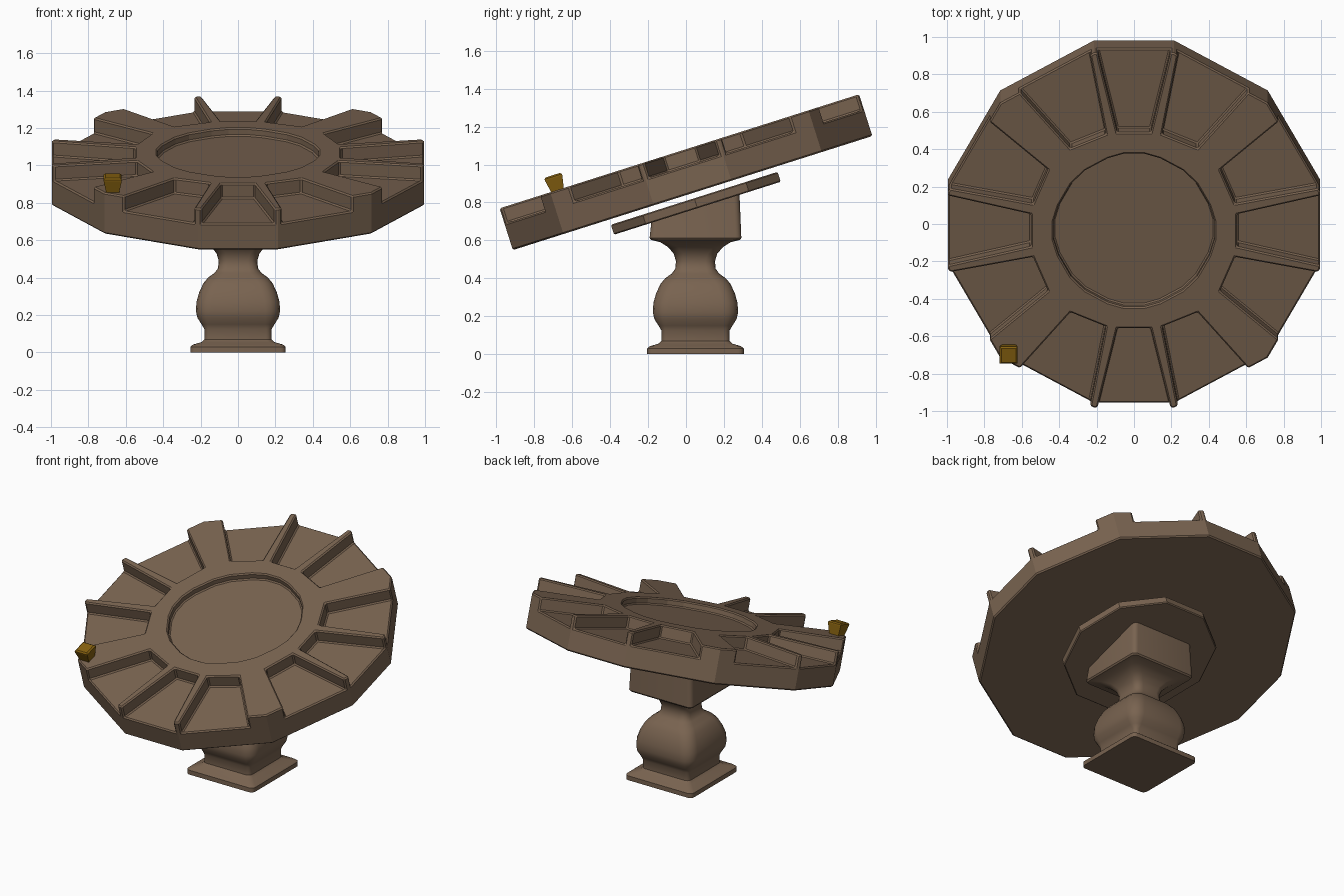
import bpy, bmesh, math
from mathutils import Matrix

if "Cube" in bpy.data.objects:
    bpy.data.objects.remove(bpy.data.objects["Cube"])

TILT = math.radians(17.6)
# frame of the tilted table top: origin at the centre of its upper face
FRAME = Matrix.Translation((0, -0.035, 1.07)) @ Matrix.Rotation(TILT, 4, 'X')


def material(name, rgb):
    m = bpy.data.materials.new(name)
    m.diffuse_color = (*rgb, 1)
    m.use_nodes = True
    m.node_tree.nodes["Principled BSDF"].inputs["Base Color"].default_value = m.diffuse_color
    return m


BROWN = material("brown_stone", (0.19, 0.125, 0.08))
GOLD = material("gold", (0.24, 0.12, 0.005))


def loft(bm, rings):
    """Skin a stack of equal-length rings and cap both ends."""
    vs = [[bm.verts.new(p) for p in r] for r in rings]
    n = len(vs[0])
    for a, b in zip(vs, vs[1:]):
        for i in range(n):
            j = (i + 1) % n
            bm.faces.new((a[i], a[j], b[j], b[i]))
    bm.faces.new(vs[0][::-1])
    bm.faces.new(vs[-1])


def prism(bm, pts, z0, z1):
    loft(bm, [[(x, y, z) for x, y in pts] for z in (z0, z1)])


def finish(name, bm, mat, matrix=None):
    bmesh.ops.recalc_face_normals(bm, faces=bm.faces)
    me = bpy.data.meshes.new(name)
    bm.to_mesh(me)
    bm.free()
    me.materials.append(mat)
    ob = bpy.data.objects.new(name, me)
    bpy.context.collection.objects.link(ob)
    if matrix:
        ob.matrix_world = matrix
    return ob


def bevel(ob, width, segments=1):
    b = ob.modifiers.new("bevel", 'BEVEL')
    b.width, b.segments, b.limit_method = width, segments, 'ANGLE'
    b.angle_limit = math.radians(40)


def quarter(p, k):
    c, s = ((1, 0), (0, 1), (-1, 0), (0, -1))[k]
    return (p[0] * c - p[1] * s, p[0] * s + p[1] * c)


def twelve_gon(scale):
    base = [(-0.215, -0.995), (0.215, -0.995), (0.715, -0.715)]
    return [tuple(scale * v for v in quarter(p, k)) for k in range(4) for p in base]


def cut_corners(pts, t):
    out = []
    n = len(pts)
    for i, p in enumerate(pts):
        for q in (pts[i - 1], pts[(i + 1) % n]):
            out.append((p[0] + (q[0] - p[0]) * t, p[1] + (q[1] - p[1]) * t))
    return out


# table top: twelve-sided slab
bm = bmesh.new()
prism(bm, twelve_gon(1), -0.231, 0)
table = finish("table_top", bm, BROWN, FRAME)

# cutters: twelve open bays and the central dish
bm = bmesh.new()


def bay(i0, i1, o1, o0, k):
    def far(i, o):
        return (i[0] + (o[0] - i[0]) * 1.2, i[1] + (o[1] - i[1]) * 1.2)
    prism(bm, [quarter(p, k) for p in (far(i0, o0), far(i1, o1), i1, i0)], -0.085, 0.1)


for k in range(4):
    bay((-0.09, -0.55), (0.09, -0.55), (0.195, -0.995), (-0.195, -0.995), k)
    bay((0.15, -0.54), (0.34, -0.46), (0.61, -0.774), (0.235, -0.985), k)
    bay((-0.34, -0.46), (-0.15, -0.54), (-0.235, -0.985), (-0.61, -0.774), k)
prism(bm, cut_corners(twelve_gon(0.432), 0.22), -0.045, 0.1)
cutter = finish("bay_cutter", bm, BROWN, FRAME)
cutter.hide_render = True

mod = table.modifiers.new("bays", 'BOOLEAN')
mod.operation, mod.object, mod.solver = 'DIFFERENCE', cutter, 'EXACT'
bpy.context.view_layer.update()
dg = bpy.context.evaluated_depsgraph_get()
cut_mesh = bpy.data.meshes.new_from_object(table.evaluated_get(dg))
table.modifiers.clear()
table.data = cut_mesh
bpy.data.objects.remove(cutter)
bevel(table, 0.008)

# mounting plate: ten-sided disc under the table
bm = bmesh.new()
ring = [(0.485 * math.cos(i * math.pi / 5), 0.485 * math.sin(i * math.pi / 5)) for i in range(10)]
prism(bm, ring, -0.315, -0.26)
plate = finish("mounting_plate", bm, BROWN, FRAME)
bevel(plate, 0.006)


# pedestal: rounded-square profile (half width, height, corner radius)
def rounded_square(h, z, r, steps=4):
    pts = []
    for k in range(4):
        for s in range(steps + 1):
            a = k * math.pi / 2 + s / steps * math.pi / 2
            cx = (h - r) * (1 if k in (0, 3) else -1)
            cy = (h - r) * (1 if k in (0, 1) else -1)
            pts.append((cx + r * math.cos(a), 0.05 + cy + r * math.sin(a), z))
    return pts


profile = [(0.255, 0, .03), (0.255, 0.03, .03), (0.24, 0.042, .03), (0.195, 0.055, .03),
           (0.18, 0.07, .03), (0.18, 0.125, .03), (0.195, 0.15, .05), (0.217, 0.185, .07),
           (0.225, 0.22, .08), (0.222, 0.27, .08), (0.208, 0.32, .08), (0.185, 0.37, .075),
           (0.16, 0.4, .07), (0.125, 0.425, .06), (0.107, 0.45, .05), (0.103, 0.49, .05),
           (0.115, 0.53, .05), (0.145, 0.565, .05), (0.185, 0.59, .04), (0.235, 0.603, .03),
           (0.242, 0.613, .03)]
rings = [rounded_square(*p) for p in profile]
# sloped upper end, tucked into the plate
rings.append([(x, y, 0.775 + (y - 0.045) * math.tan(TILT)) for x, y, z in rounded_square(0.232, 0, .03)])
bm = bmesh.new()
loft(bm, rings)
pedestal = finish("pedestal", bm, BROWN)
for o in bpy.context.selected_objects:
    o.select_set(False)
pedestal.select_set(True)
bpy.context.view_layer.objects.active = pedestal
bpy.ops.object.shade_smooth_by_angle(angle=math.radians(35))

# gold marker peg: flared block standing on the rim
bm = bmesh.new()
loft(bm, [[(-0.67 + h * a, -0.675 + h * b, z) for a, b in ((-1, -1), (1, -1), (1, 1), (-1, 1))]
          for h, z in ((0.034, -0.005), (0.048, 0.066), (0.048, 0.074), (0.039, 0.082))])
finish("marker_peg", bm, GOLD, FRAME)
